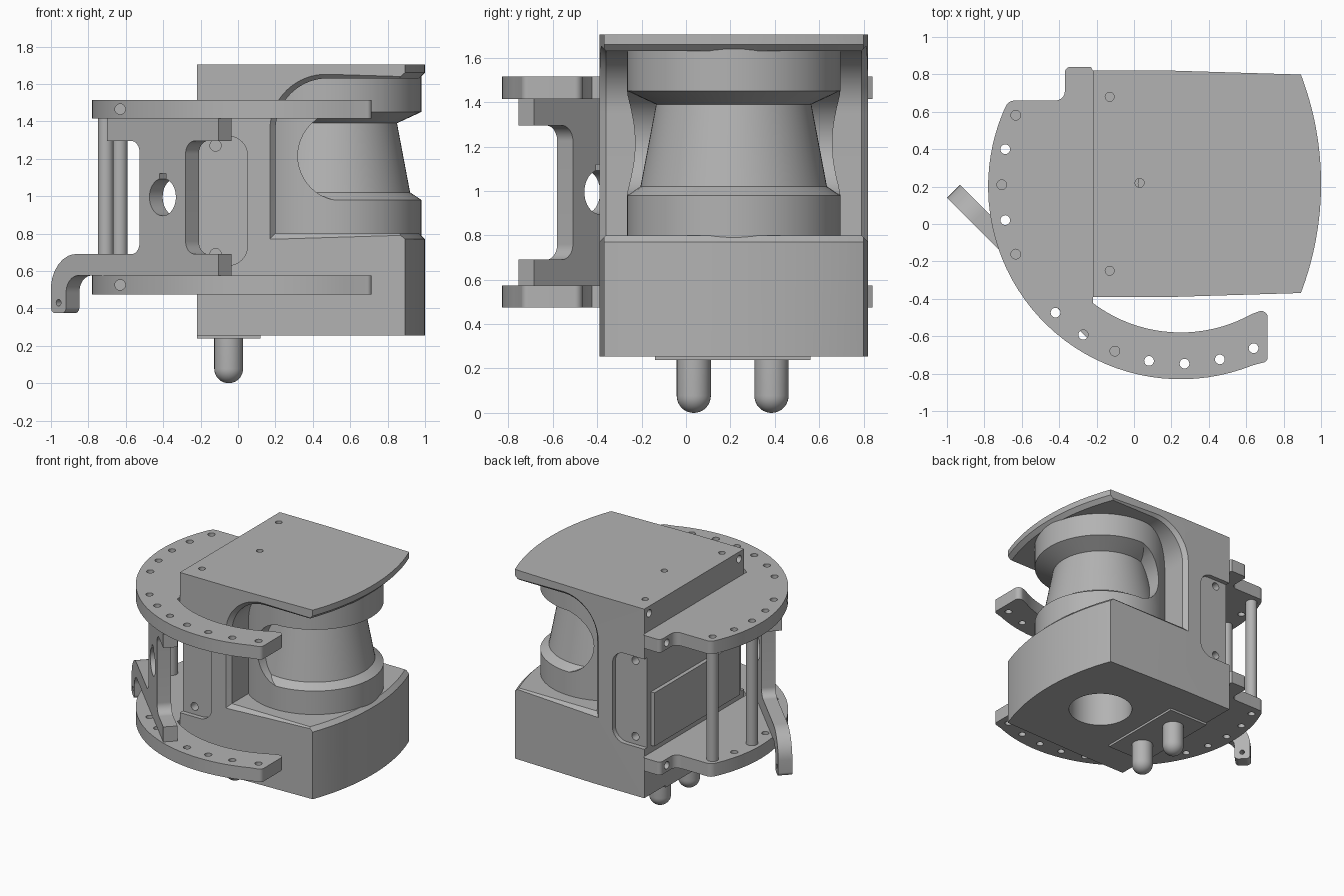
import bpy, bmesh, math
from mathutils import Vector

if "Cube" in bpy.data.objects:
    bpy.data.objects.remove(bpy.data.objects["Cube"], do_unlink=True)

grey = bpy.data.materials.new("machined grey")
grey.use_nodes = True
grey.diffuse_color = (0.45, 0.45, 0.45, 1)
grey.node_tree.nodes["Principled BSDF"].inputs["Base Color"].default_value = (0.45, 0.45, 0.45, 1)
parts = []


def loft(name, sections, closed=False):
    """Skin matching point loops; cap the ends, or join last to first."""
    bm = bmesh.new()
    rows = [[bm.verts.new(p) for p in s] for s in sections]
    n = len(rows[0])
    pairs = list(zip(rows, rows[1:]))
    if closed:
        pairs.append((rows[-1], rows[0]))
    else:
        bm.faces.new(rows[0])
        bm.faces.new(rows[-1])
    for a, b in pairs:
        for i in range(n):
            j = (i + 1) % n
            bm.faces.new((a[i], a[j], b[j], b[i]))
    bmesh.ops.recalc_face_normals(bm, faces=bm.faces)
    mesh = bpy.data.meshes.new(name)
    bm.to_mesh(mesh)
    bm.free()
    mesh.materials.append(grey)
    obj = bpy.data.objects.new(name, mesh)
    bpy.context.collection.objects.link(obj)
    parts.append(obj)
    return obj


def revolve(name, profile, base, axis=(0, 0, 1), n=48, closed=False):
    """Spin (radius, height) pairs round an axis through base."""
    q = Vector(axis).to_track_quat('Z', 'Y')
    angles = [math.tau * i / n for i in range(n)]
    return loft(name, [[Vector(base) + q @ Vector((r * math.cos(a), r * math.sin(a), h))
                        for a in angles] for r, h in profile], closed)


def rod(name, start, end, r, n=24):
    axis = Vector(end) - Vector(start)
    return revolve(name, [(r, 0), (r, axis.length)], start, axis, n)


def box(name, x0, x1, y0, y1, z0, z1):
    return loft(name, [[(x0, y0, z), (x1, y0, z), (x1, y1, z), (x0, y1, z)] for z in (z0, z1)])


def rounded(points, steps=8):
    """2D outline from (x, y, corner radius) triples."""
    out = []
    for i, (x, y, r) in enumerate(points):
        p = Vector((x, y))
        if not r:
            out.append(p)
            continue
        a = (Vector(points[i - 1][:2]) - p).normalized()
        b = (Vector(points[(i + 1) % len(points)][:2]) - p).normalized()
        half = a.angle(b) / 2
        c = p + (a + b).normalized() * r / math.sin(half)
        t = r / math.tan(half)
        v, w = p + a * t - c, p + b * t - c
        out += [c + v.lerp(w, k / steps).normalized() * r for k in range(steps + 1)]
    return out


def arc(cx, cy, r, a0, a1, n):
    angles = [math.radians(a0 + (a1 - a0) * i / n) for i in range(n + 1)]
    return [(cx + r * math.cos(a), cy + r * math.sin(a)) for a in angles]


def cut(obj, *cutters):
    """Subtract the cutters for good, then remove them."""
    for c in cutters:
        mod = obj.modifiers.new("cut", 'BOOLEAN')
        mod.operation, mod.solver, mod.object = 'DIFFERENCE', 'EXACT', c
    bpy.context.view_layer.update()
    graph = bpy.context.evaluated_depsgraph_get()
    mesh = bpy.data.meshes.new_from_object(obj.evaluated_get(graph))
    obj.modifiers.clear()
    obj.data = mesh
    for c in cutters:
        parts.remove(c)
        bpy.data.objects.remove(c, do_unlink=True)


MID = 0.215            # centre line of the sensor in y
DRUM_X = 0.5
FRONT_X, FRONT_R = -0.637, 1.637

# Sensor housing: curved-front footprint with a chamfered window opening
foot = [(-0.22, 0.82), (-0.22, -0.39), (0.2, -0.39)] \
    + arc(FRONT_X, MID, FRONT_R, -20.9, 20.9, 32) + [(0.2, 0.82)]
housing = loft("sensor_housing", [[(x, y, z) for x, y in foot] for z in (0.255, 1.705)])


def opening(y, d):
    curve = arc(0.48, 1.35, 0.28 + d, 180, 90, 16)
    pts = [(1.3, 0.8 - d), (0.2 - d, 0.8 - d)] + curve + [(1.3, 1.63 + d)]
    return [(x, y, z) for x, z in pts]


window = loft("window_cutter", [opening(-0.45, 0.09), opening(-0.36, 0),
                                opening(0.79, 0), opening(0.88, 0.09)])
lip = revolve("lip_cutter", [(FRONT_R - 0.03, 0.8), (FRONT_R + 0.03, 0.74),
                             (FRONT_R + 0.03, 1.69), (FRONT_R - 0.03, 1.63)],
              (FRONT_X, MID, 0), n=256, closed=True)
cutters = [window, lip, rod("bore", (DRUM_X, MID, 0.1), (DRUM_X, MID, 0.6), 0.23, 48)]
# Side recesses with screw holes, top holes and rear holes
recess = rounded([(-0.3, 0.63, 0), (0.05, 0.63, 0.1), (0.05, 1.32, 0.1), (-0.3, 1.32, 0)])
for y0, y1, yin in ((-0.5, -0.355, -0.25), (0.785, 0.9, 0.68)):
    cutters.append(loft("recess", [[(x, y, z) for x, z in recess] for y in (y0, y1)]))
    for z in (0.69, 1.27):
        cutters.append(rod("screw_hole", (-0.12, y0, z), (-0.12, yin, z), 0.03))
for x, y in ((-0.13, 0.68), (0.03, 0.22), (-0.13, -0.25)):
    cutters.append(rod("top_hole", (x, y, 1.6), (x, y, 1.8), 0.024))
for y in (0.76, -0.33):
    cutters.append(rod("rear_hole", (-0.3, y, 1.65), (-0.15, y, 1.65), 0.028))
cut(housing, *cutters)

# Scanner drum: waisted at the front, full width at the back
revolve("scanner_drum", [(0.48, 0.78), (0.48, 0.98), (0.42, 1.02), (0.35, 1.39),
                         (0.48, 1.45), (0.48, 1.64)], (DRUM_X, MID, 0), n=64)
shell = revolve("drum_back", [(0.48, 0.98), (0.48, 1.45)], (DRUM_X, MID, 0), n=64)
slot = arc(0.56, 1.215, 0.24, 90, 270, 24) + [(1.2, 0.975), (1.2, 1.455)]
cut(shell, loft("slot", [[(x, y, z) for x, z in slot] for y in (-0.5, 0.9)]))

# Bottom pad, locating pins and rear panel
box("bottom_pad", -0.22, 0.12, -0.14, 0.56, 0.238, 0.26)
tip = [(0.077 * math.sin(t), 0.077 - 0.077 * math.cos(t))
       for t in (math.radians(3 + 87 * i / 10) for i in range(11))]
for side, y in (("right", 0.035), ("left", 0.385)):
    revolve("locating_pin_" + side, tip + [(0.077, 0.24)], (-0.05, y, 0), n=32)
box("rear_panel", -0.25, -0.21, -0.3, 0.74, 0.63, 1.04)

# Curved guard plates with a row of holes
CX, CY = 0.25, 0.2


def hole_spot(k):
    a = math.radians(180 + 11.4 * k)
    return CX + 0.957 * math.cos(a), CY + 0.01 + 0.957 * math.sin(a)


outer = arc(CX, CY, 1.03, 153.5, 292, 40)
inner = arc(CX, CY, 0.78, 299, 233, 20)
outline = rounded([(*outer[0], 0.05)] + [(*p, 0) for p in outer[1:]]
                  + [(0.715, -0.735, 0.03), (0.715, -0.45, 0.035)]
                  + [(*p, 0) for p in inner]
                  + [(-0.22, 0.82, 0), (-0.23, 0.84, 0), (-0.37, 0.84, 0.03), (-0.37, 0.66, 0.05)])
for name, z in (("lower_guard_plate", 0.475), ("upper_guard_plate", 1.415)):
    plate = loft(name, [[(x, y, h) for x, y in outline] for h in (z, z + 0.1)])
    holes = []
    for k in range(-2, 11):
        if k != 3:
            x, y = hole_spot(k)
            holes.append(rod("hole", (x, y, z - 0.1), (x, y, z + 0.2), 0.026, 20))
    holes.append(rod("rim_hole", (-0.63, -0.6, z + 0.05), (-0.63, -0.2, z + 0.05), 0.028, 20))
    holes.append(rod("tab_hole", (-0.5, 0.76, z + 0.05), (-0.3, 0.76, z + 0.05), 0.028, 20))
    cut(plate, *holes)

# Spacer posts between the plates
for name, k in (("rear_post", -2), ("middle_post", 0)):
    x, y = hole_spot(k)
    rod(name, (x, y, 0.57), (x, y, 1.42), 0.042, 32)

# Diagonal strut with a hooked arm, drawn in its own plane
ALONG = Vector((1, -1, 0)).normalized()
ACROSS = Vector((1, 1, 0)).normalized()
START = Vector((-0.965, 0.175, 0))


def on_strut(u, z, w):
    return START + ALONG * u + ACROSS * w + Vector((0, 0, z))


profile = rounded([
    (0, 0.375, 0.03), (0.115, 0.375, 0.03), (0.115, 0.575, 0.09), (1.266, 0.575, 0),
    (1.266, 0.69, 0), (1.018, 0.69, 0.07), (1.018, 1.295, 0.07), (1.266, 1.295, 0),
    (1.266, 1.415, 0), (0.424, 1.415, 0), (0.424, 1.295, 0), (0.67, 1.295, 0.06),
    (0.67, 0.69, 0.06), (0, 0.69, 0.19)])
strut = loft("diagonal_strut", [[on_strut(u, z, w) for u, z in profile] for w in (-0.05, 0.05)])
key = [(0.82, 1.0), (0.87, 1.0), (0.87, 1.12), (0.82, 1.12)]
cut(strut,
    rod("eye", on_strut(0.845, 0.995, -0.2), on_strut(0.845, 0.995, 0.2), 0.1, 40),
    loft("key", [[on_strut(u, z, w) for u, z in key] for w in (-0.2, 0.2)]),
    rod("hook_hole", on_strut(0.058, 0.43, -0.2), on_strut(0.058, 0.43, 0.2), 0.018, 16))

# Smooth the round surfaces, keep the machined edges crisp
bpy.ops.object.select_all(action='DESELECT')
for obj in parts:
    obj.select_set(True)
bpy.context.view_layer.objects.active = parts[0]
bpy.ops.object.shade_smooth_by_angle(angle=math.radians(25))
